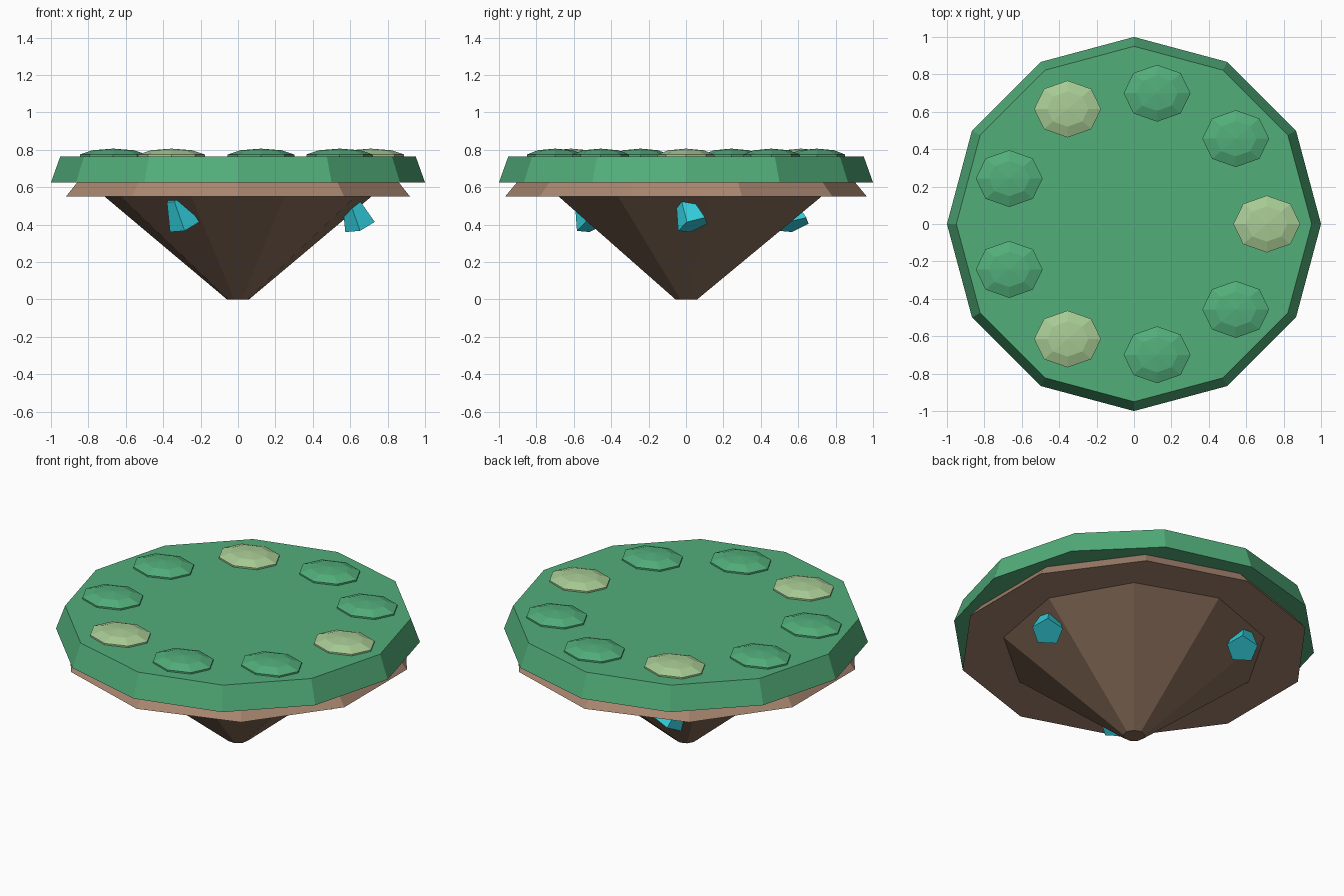
import bpy
from math import radians, pi, cos, sin
from mathutils import Matrix

if "Cube" in bpy.data.objects:
    bpy.data.objects.remove(bpy.data.objects["Cube"], do_unlink=True)


def material(name, hex_code):
    """Flat material from an sRGB hex string, stored as linear values."""
    rgb = []
    for i in range(0, 6, 2):
        c = int(hex_code[i:i + 2], 16) / 255
        rgb.append(c / 12.92 if c <= 0.04045 else ((c + 0.055) / 1.055) ** 2.4)
    mat = bpy.data.materials.new(name)
    mat.use_nodes = True
    mat.diffuse_color = (*rgb, 1)
    bsdf = mat.node_tree.nodes["Principled BSDF"]
    bsdf.inputs["Base Color"].default_value = (*rgb, 1)
    bsdf.inputs["Roughness"].default_value = 0.9
    return mat


grass = material("grass green", "52ae7a")
moss = material("pale moss", "a8cb94")
soil = material("soil brown", "a88670")
rock = material("rock brown", "866c58")
cyan = material("crystal cyan", "33d0de")


def finish(name, mat):
    obj = bpy.context.object
    obj.name = name
    obj.data.materials.append(mat)
    return obj


def frustum(name, mat, sides, r_low, r_high, z_low, z_high):
    bpy.ops.mesh.primitive_cone_add(
        vertices=sides, radius1=r_low, radius2=r_high, depth=z_high - z_low,
        location=(0, 0, (z_low + z_high) / 2))
    return finish(name, mat)


# Island body: grass slab, soil layer, tapering rock
frustum("grass_slab", grass, 12, 1.0, 0.95, 0.625, 0.765)
frustum("soil_layer", soil, 10, 0.967, 0.9, 0.55, 0.63)
frustum("rock_cone", rock, 9, 0.06, 0.727, 0, 0.552)

# Ring of flattened tufts, every third one pale
for i in range(9):
    a = radians(40 * i)
    bpy.ops.mesh.primitive_uv_sphere_add(
        segments=8, ring_count=5, radius=1,
        location=(0.71 * cos(a), 0.71 * sin(a), 0.76))
    tuft = finish(f"tuft_{i + 1}", grass if i % 3 else moss)
    tuft.scale = (0.188, 0.16, 0.046)

# Three tilted crystals poking out of the rock
tilt = (Matrix.Rotation(0.35, 3, "X") @ Matrix.Rotation(-0.35, 3, "Y")
        @ Matrix.Rotation(pi, 3, "Z"))
for i in range(3):
    a = radians(120 * i)
    crystal = frustum(f"crystal_{i + 1}", cyan, 5, 0.088, 0.045, -0.08, 0.08)
    crystal.location = (0.625 * cos(a), 0.625 * sin(a) + 0.015, 0.467)
    crystal.rotation_euler = tilt.to_euler()
